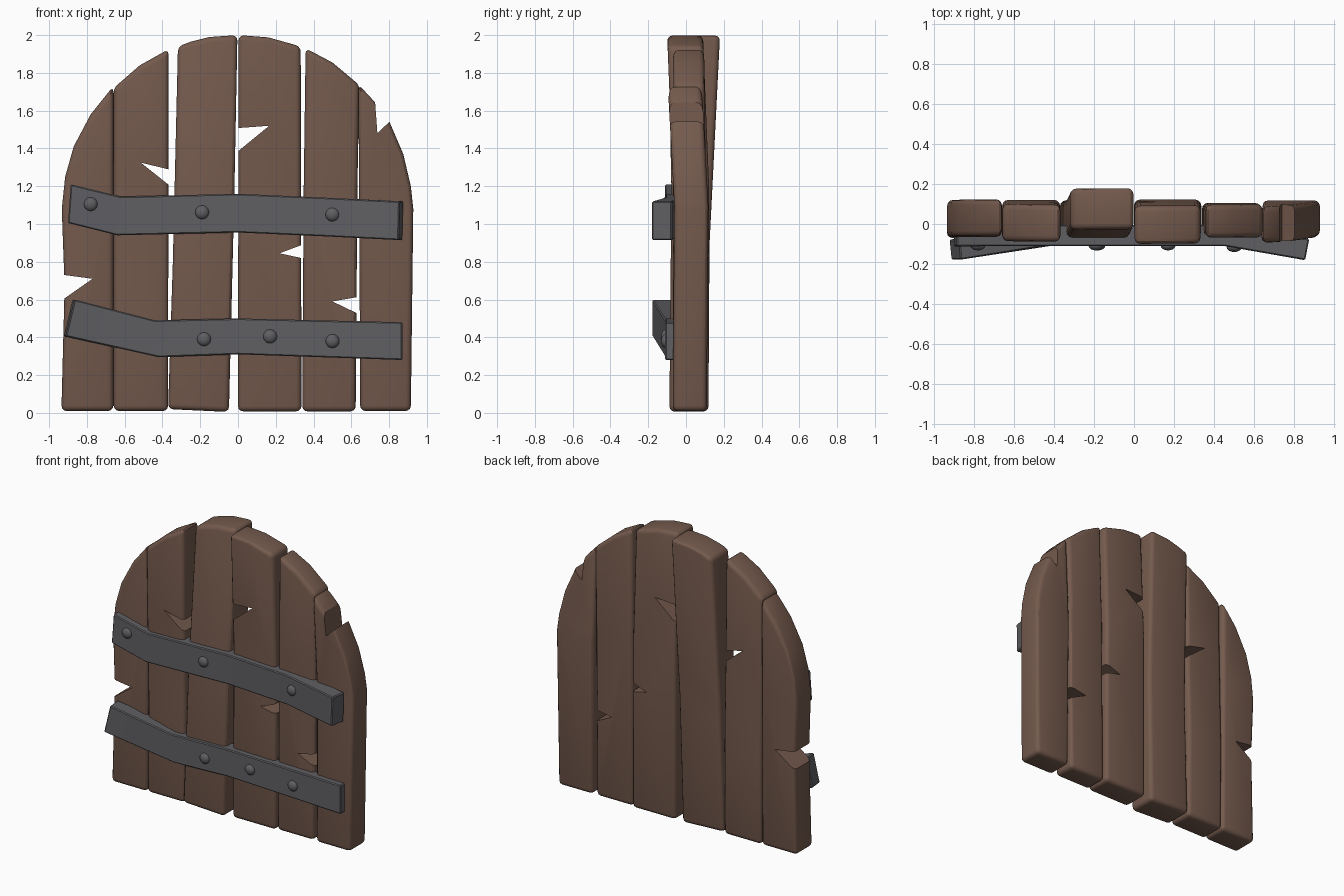
import bpy, bmesh, math
from mathutils import Vector

if "Cube" in bpy.data.objects:
    bpy.data.objects.remove(bpy.data.objects["Cube"])


def material(name, rgb):
    m = bpy.data.materials.new(name)
    m.diffuse_color = (*rgb, 1)
    m.use_nodes = True
    m.node_tree.nodes["Principled BSDF"].inputs["Base Color"].default_value = m.diffuse_color
    return m


WOOD = material("brown wood", (0.175, 0.102, 0.074))
IRON = material("dark iron", (0.115, 0.115, 0.125))


def make_object(name, bm, mat):
    bmesh.ops.recalc_face_normals(bm, faces=bm.faces)
    me = bpy.data.meshes.new(name)
    bm.to_mesh(me)
    bm.free()
    ob = bpy.data.objects.new(name, me)
    bpy.context.collection.objects.link(ob)
    me.materials.append(mat)
    return ob


def activate(ob):
    bpy.ops.object.select_all(action='DESELECT')
    ob.select_set(True)
    bpy.context.view_layer.objects.active = ob


def prism(outline, y0, y1):
    """Extrude an x-z outline from y0 to y1."""
    bm = bmesh.new()
    face = bm.faces.new([bm.verts.new((x, y0, z)) for x, z in outline])
    ext = bmesh.ops.extrude_face_region(bm, geom=[face])
    verts = [g for g in ext["geom"] if isinstance(g, bmesh.types.BMVert)]
    bmesh.ops.translate(bm, verts=verts, vec=(0, y1 - y0, 0))
    bmesh.ops.recalc_face_normals(bm, faces=bm.faces)
    return bm


def round_edges(bm, width, segments, angle):
    bm.normal_update()
    edges = [e for e in bm.edges if e.calc_face_angle(0) > angle]
    bmesh.ops.bevel(bm, geom=edges, offset=width, segments=segments,
                    profile=0.5, affect='EDGES', clamp_overlap=True)


def front_at(z, keys):
    """Front y of a warped board at height z."""
    for (z0, y0), (z1, y1) in zip(keys, keys[1:]):
        if z <= z1 or (z1, y1) == keys[-1]:
            return y0 + (y1 - y0) * (z - z0) / (z1 - z0)


def plank(name, outline, thick, keys, notches):
    bm = prism(outline, 0, thick)
    round_edges(bm, 0.028, 3, math.radians(32))
    for z, _ in keys[1:-1]:
        bmesh.ops.bisect_plane(bm, geom=bm.verts[:] + bm.edges[:] + bm.faces[:],
                               plane_co=(0, 0, z), plane_no=(0, 0, 1))
    for v in bm.verts:
        v.co.y += front_at(v.co.z, keys)
    ob = make_object(name, bm, WOOD)
    # splinter notches: tip plus two mouth points, pushed out past the edge
    for tip, a, b in notches:
        t = Vector(tip)
        tri = [t] + [t + (Vector(p) - t) * 1.5 for p in (a, b)]
        cutter = make_object("notch_cutter", prism(tri, -0.5, 0.5), WOOD)
        cutter.hide_render = True
        activate(ob)
        mod = ob.modifiers.new("notch", 'BOOLEAN')
        mod.operation, mod.solver, mod.object = 'DIFFERENCE', 'EXACT', cutter
        bpy.ops.object.modifier_apply(modifier=mod.name)
        bpy.data.objects.remove(cutter)
    activate(ob)
    bpy.ops.object.shade_smooth_by_angle(angle=math.radians(30))


# Planks, left to right
plank("plank_1",
      [(-0.935, 0.01), (-0.66, 0.01), (-0.66, 1.73), (-0.78, 1.58), (-0.87, 1.41),
       (-0.915, 1.25), (-0.933, 1.08), (-0.918, 0.67)],
      0.185, [(0, -0.07), (1.1, -0.065), (2, -0.06)],
      [((-0.77, 0.71), (-0.92, 0.605), (-0.92, 0.73))])
plank("plank_2",
      [(-0.658, 0.01), (-0.37, 0.01), (-0.368, 1.925), (-0.52, 1.84), (-0.658, 1.72)],
      0.185, [(0, -0.07), (0.65, -0.065), (1.3, -0.08), (2, -0.09)],
      [((-0.515, 1.325), (-0.37, 1.29), (-0.37, 1.21))])
plank("plank_3",
      [(-0.37, 0.02), (-0.048, 0.005), (-0.02, 1.13), (-0.003, 2.0), (-0.15, 1.99),
       (-0.25, 1.965), (-0.318, 1.94), (-0.345, 0.8)],
      0.205, [(0, -0.088), (0.9, -0.08), (2, -0.025)], [])
plank("plank_4",
      [(0, 0.008), (0.336, 0.008), (0.332, 1.94), (0.16, 1.988), (0.003, 2.0)],
      0.19, [(0, -0.07), (1.2, -0.068), (2, -0.1)],
      [((0.165, 1.52), (0.0, 1.508), (0.0, 1.385)),
       ((0.22, 0.845), (0.335, 0.888), (0.335, 0.82))])
plank("plank_5",
      [(0.34, 0.008), (0.623, 0.008), (0.632, 1.2), (0.643, 1.735), (0.5, 1.855),
       (0.358, 1.93), (0.348, 1.2)],
      0.165, [(0, -0.06), (1.2, -0.06), (2, -0.07)],
      [((0.50, 0.59), (0.625, 0.612), (0.625, 0.53))])
plank("plank_6",
      [(0.647, 0.01), (0.915, 0.01), (0.928, 1.08), (0.915, 1.2), (0.875, 1.37),
       (0.80, 1.545), (0.72, 1.65), (0.637, 1.74), (0.642, 1.1)],
      0.18, [(0, -0.07), (1.1, -0.062), (1.8, -0.1)],
      [((0.738, 1.48), (0.727, 1.63), (0.80, 1.54))])


def strap(name, stations, thick=0.1):
    """Loft a bent bar; station = top x, top z, bottom x, bottom z, front y, back shift in x."""
    bm = bmesh.new()
    rings = []
    for tx, tz, bx, bz, y, s in stations:
        rings.append([bm.verts.new(p) for p in (
            (tx, y, tz), (bx, y, bz), (bx + s, y + thick, bz), (tx + s, y + thick, tz))])
    for r, q in zip(rings, rings[1:]):
        for i in range(4):
            j = (i + 1) % 4
            bm.faces.new((r[i], r[j], q[j], q[i]))
    bm.faces.new(rings[0])
    bm.faces.new(rings[-1][::-1])
    bmesh.ops.recalc_face_normals(bm, faces=bm.faces)
    round_edges(bm, 0.006, 1, math.radians(40))
    ob = make_object(name, bm, IRON)
    activate(ob)
    bpy.ops.object.shade_smooth_by_angle(angle=math.radians(10))


# Iron straps, each with one end bent forward
strap("upper_strap", [(-0.885, 1.21, -0.90, 1.005, -0.112, 0),
                      (-0.62, 1.145, -0.64, 0.94, -0.11, 0),
                      (0.0, 1.16, 0.0, 0.955, -0.11, 0),
                      (0.45, 1.14, 0.45, 0.935, -0.11, 0),
                      (0.855, 1.12, 0.85, 0.915, -0.18, 0.02)], 0.105)
strap("lower_strap", [(-0.865, 0.60, -0.912, 0.405, -0.178, -0.01),
                      (-0.44, 0.49, -0.42, 0.295, -0.11, 0),
                      (0.0, 0.50, 0.0, 0.31, -0.11, 0),
                      (0.87, 0.48, 0.87, 0.28, -0.11, 0)])

# Domed rivets
RIVETS = [(-0.78, 1.105, -0.108), (-0.19, 1.062, -0.108), (0.50, 1.05, -0.116),
          (-0.18, 0.39, -0.108), (0.17, 0.405, -0.108), (0.50, 0.38, -0.108)]
for i, (x, z, y) in enumerate(RIVETS):
    bm = bmesh.new()
    bmesh.ops.create_uvsphere(bm, u_segments=16, v_segments=8, radius=0.037)
    for v in bm.verts:
        v.co = (x + v.co.x, y + v.co.z * 0.65, z + v.co.y)
    ob = make_object(f"rivet_{i + 1}", bm, IRON)
    activate(ob)
    bpy.ops.object.shade_smooth_by_angle(angle=math.radians(40))
